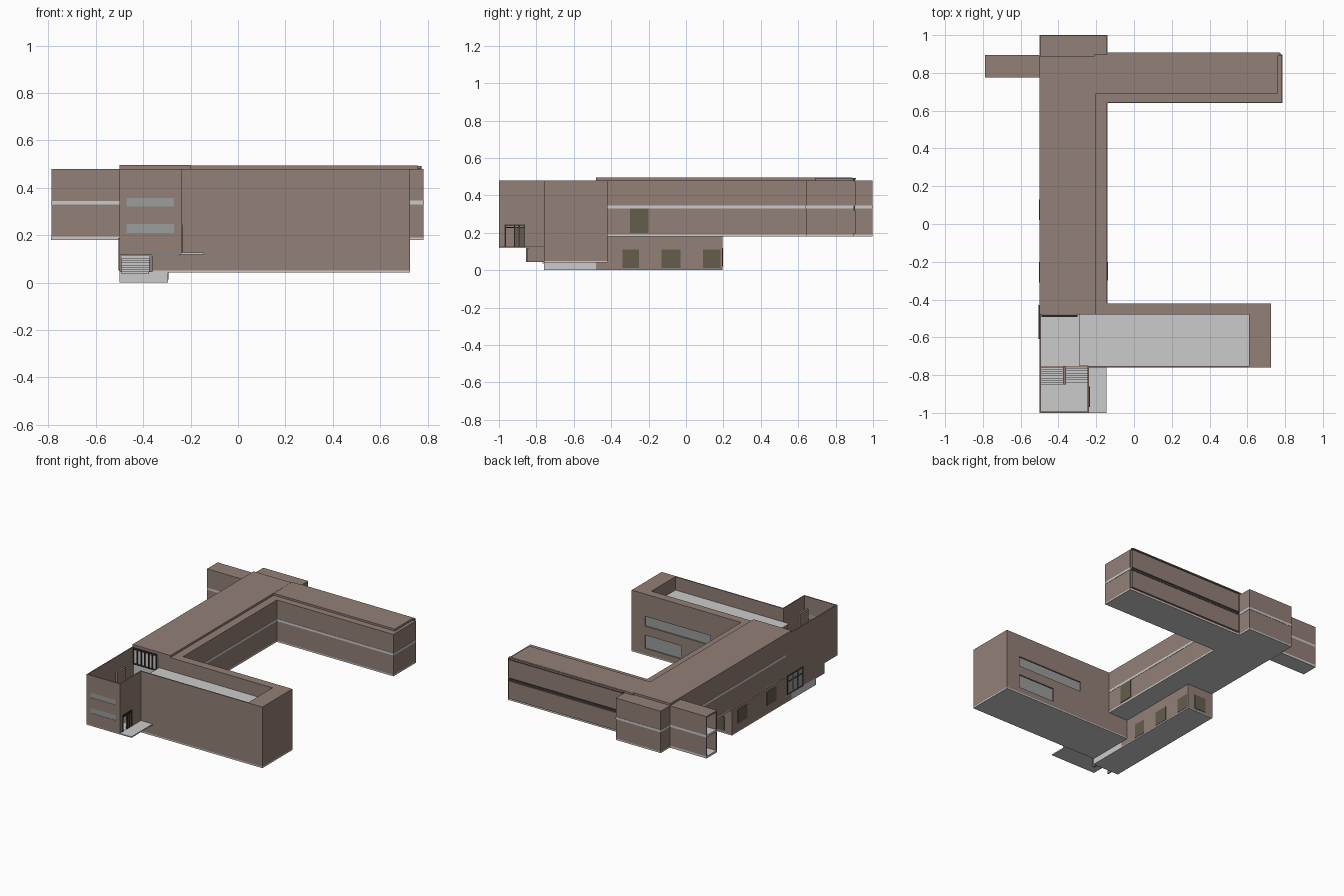
import bpy, bmesh


def material(name, r, g, b):
    m = bpy.data.materials.new(name)
    m.diffuse_color = (r, g, b, 1)
    return m


BROWN = material("brown_cladding", 0.29, 0.215, 0.185)
GLASS = material("pale_glass", 0.32, 0.34, 0.33)
OLIVE = material("dark_glass", 0.13, 0.11, 0.075)
DARK = material("dark_metal", 0.05, 0.045, 0.04)


def box(name, x0, x1, y0, y1, z0, z1, mat=None):
    bm = bmesh.new()
    bmesh.ops.create_cube(bm, size=1)
    for v in bm.verts:
        v.co.x = x0 if v.co.x < 0 else x1
        v.co.y = y0 if v.co.y < 0 else y1
        v.co.z = z0 if v.co.z < 0 else z1
    me = bpy.data.meshes.new(name)
    bm.to_mesh(me)
    bm.free()
    ob = bpy.data.objects.new(name, me)
    bpy.context.collection.objects.link(ob)
    if mat:
        me.materials.append(mat)
    return ob


def cut(ob, *bounds):
    cutter = box("cutter", *bounds, BROWN)
    cutter.hide_render = True
    mod = ob.modifiers.new("cut", "BOOLEAN")
    mod.operation = "DIFFERENCE"
    mod.solver = "EXACT"
    mod.object = cutter
    bpy.context.view_layer.objects.active = ob
    bpy.ops.object.modifier_apply(modifier="cut")
    bpy.data.objects.remove(cutter)


def banded_block(name, x0, x1, y0, y1):
    # upper two-storey block with exposed grey floor slabs
    e = 0.002
    ob = box(name, x0, x1, y0, y1, 0.19, 0.48, BROWN)
    box(name + "_lower_slab", x0, x1, y0, y1, 0.18, 0.192)
    box(name + "_middle_slab", x0 - e, x1 + e, y0 - e, y1 + e, 0.33, 0.346)
    return ob


# spine, back wing and back block
banded_block("spine", -0.498, -0.142, -0.42, 0.9)
banded_block("back_wing", -0.16, 0.783, 0.642, 0.895)
banded_block("back_block", -0.498, -0.142, 0.88, 0.998)

# raised roofs
box("spine_roof", -0.5, -0.2, -0.48, 0.89, 0.478, 0.495, BROWN)
box("back_wing_roof", -0.21, 0.76, 0.69, 0.9, 0.478, 0.494, BROWN)

# long framed facade on the back wing
for z0, z1 in ((0.197, 0.322), (0.346, 0.474)):
    box("north_facade_panel", -0.13, 0.775, 0.893, 0.906, z0, z1, BROWN)
for z in (0.325, 0.474):
    box("north_shadow_strip", -0.13, 0.775, 0.893, 0.904, z, z + 0.017, DARK)
box("facade_cap", -0.14, 0.77, 0.89, 0.908, 0.484, 0.492, BROWN)

# open-ended west stub
for y0, y1 in ((0.775, 0.785), (0.885, 0.895)):
    for z0, z1 in ((0.195, 0.33), (0.345, 0.48)):
        box("stub_wall", -0.788, -0.5, y0, y1, z0, z1, BROWN)
for z in (0.18, 0.33):
    box("stub_slab", -0.79, -0.5, 0.775, 0.895, z, z + 0.015)
box("stub_roof", -0.788, -0.5, 0.775, 0.895, 0.468, 0.48, BROWN)

# lower storey under the spine
box("base", -0.5, -0.295, -0.48, 0.195, 0.005, 0.185, BROWN)
box("base_plate", -0.5, -0.295, -0.76, 0.195, 0, 0.006)
box("base_plinth", -0.5, -0.295, -0.76, -0.48, 0, 0.045)
for y0, y1 in ((-0.34, -0.25), (-0.13, -0.03), (0.09, 0.185)):
    box("base_east_window", -0.297, -0.293, y0, y1, 0.012, 0.11, OLIVE)
box("base_north_window", -0.44, -0.35, 0.193, 0.198, 0.02, 0.12, OLIVE)
for y0 in (0.02, -0.31):
    box("base_west_window", -0.502, -0.497, y0, y0 + 0.11, 0.06, 0.16, OLIVE)
box("spine_door", -0.142, -0.138, -0.3, -0.2, 0.2, 0.33, OLIVE)

# front wing: sunken roof terrace, stair lobby and window recesses
wing = box("front_wing", -0.5, 0.725, -0.76, -0.42, 0.05, 0.48, BROWN)
cut(wing, -0.285, 0.61, -0.752, -0.48, 0.38, 0.6)
cut(wing, -0.492, -0.29, -0.752, -0.48, 0.19, 0.6)
cut(wing, -0.492, -0.242, -0.8, -0.74, 0.19, 0.6)
cut(wing, -0.3, -0.24, -0.752, -0.48, 0.38, 0.6)
cut(wing, 0.1, 0.62, -0.432, -0.4, 0.25, 0.32)
cut(wing, 0.33, 0.62, -0.432, -0.4, 0.09, 0.185)
box("wing_underside_slab", -0.5, 0.725, -0.76, -0.42, 0.042, 0.052)
box("terrace_floor", -0.29, 0.61, -0.752, -0.48, 0.377, 0.384)
box("lobby_floor", -0.492, -0.29, -0.752, -0.48, 0.186, 0.194)
box("wing_upper_window", 0.1, 0.62, -0.433, -0.429, 0.25, 0.32, GLASS)
box("wing_lower_window", 0.33, 0.62, -0.433, -0.429, 0.09, 0.185, GLASS)

# glazed screen at the end of the spine
box("lobby_screen", -0.49, -0.3, -0.484, -0.478, 0.19, 0.46)
for i in range(7):
    x = -0.49 + i * 0.03
    box("screen_mullion", x, x + 0.006, -0.492, -0.482, 0.36, 0.478, DARK)
for z in (0.36, 0.47):
    box("screen_rail", -0.49, -0.3, -0.492, -0.482, z, z + 0.007, DARK)

# large west window with frame
box("west_entrance_glass", -0.502, -0.497, -0.61, -0.43, 0.055, 0.185, GLASS)
for y in (-0.61, -0.553, -0.495, -0.438):
    box("entrance_mullion", -0.505, -0.5, y, y + 0.008, 0.05, 0.187, DARK)
for z in (0.05, 0.14, 0.18):
    box("entrance_bar", -0.505, -0.5, -0.61, -0.43, z, z + 0.007, DARK)

# open-topped stair tower
box("tower_west_wall", -0.5, -0.492, -1, -0.755, 0.12, 0.48, BROWN)
front = box("tower_front_wall", -0.5, -0.237, -1, -0.992, 0.12, 0.48, BROWN)
east = box("tower_east_wall", -0.245, -0.237, -1, -0.755, 0.12, 0.48, BROWN)
cut(east, -0.3, -0.2, -0.97, -0.86, 0.126, 0.245)
for z in (0.21, 0.32):
    cut(front, -0.47, -0.27, -1.1, -0.9, z, z + 0.036)
    box("tower_window", -0.47, -0.27, -0.998, -0.994, z, z + 0.036, GLASS)
box("tower_floor", -0.5, -0.237, -1, -0.85, 0.118, 0.126)
box("entrance_landing", -0.24, -0.145, -1, -0.76, 0.118, 0.126)
box("stair_side_wall", -0.5, -0.492, -0.855, -0.755, 0.045, 0.122, BROWN)

# glazed tower door
for y in (-0.97, -0.92, -0.895, -0.867):
    box("door_post", -0.244, -0.234, y, y + 0.007, 0.126, 0.245, DARK)
for z in (0.225, 0.238):
    box("door_head", -0.244, -0.234, -0.97, -0.86, z, z + 0.007, DARK)
box("door_leaf", -0.242, -0.238, -0.92, -0.867, 0.126, 0.228, OLIVE)

# two stair flights with dividing wall
box("stair_partition", -0.376, -0.361, -0.85, -0.755, 0.045, 0.475, BROWN)
N = 8
for i in range(N):
    y = -0.85 + i * 0.095 / N
    y1 = y + 0.095 / N
    zd = 0.12 - (i + 1) * 0.075 / N
    zu = 0.12 + (i + 1) * 0.07 / N
    box("down_step", -0.492, -0.376, y, y1, zd - 0.01, zd + 0.006)
    box("up_step", -0.361, -0.245, y, y1, zu - 0.016, zu)
